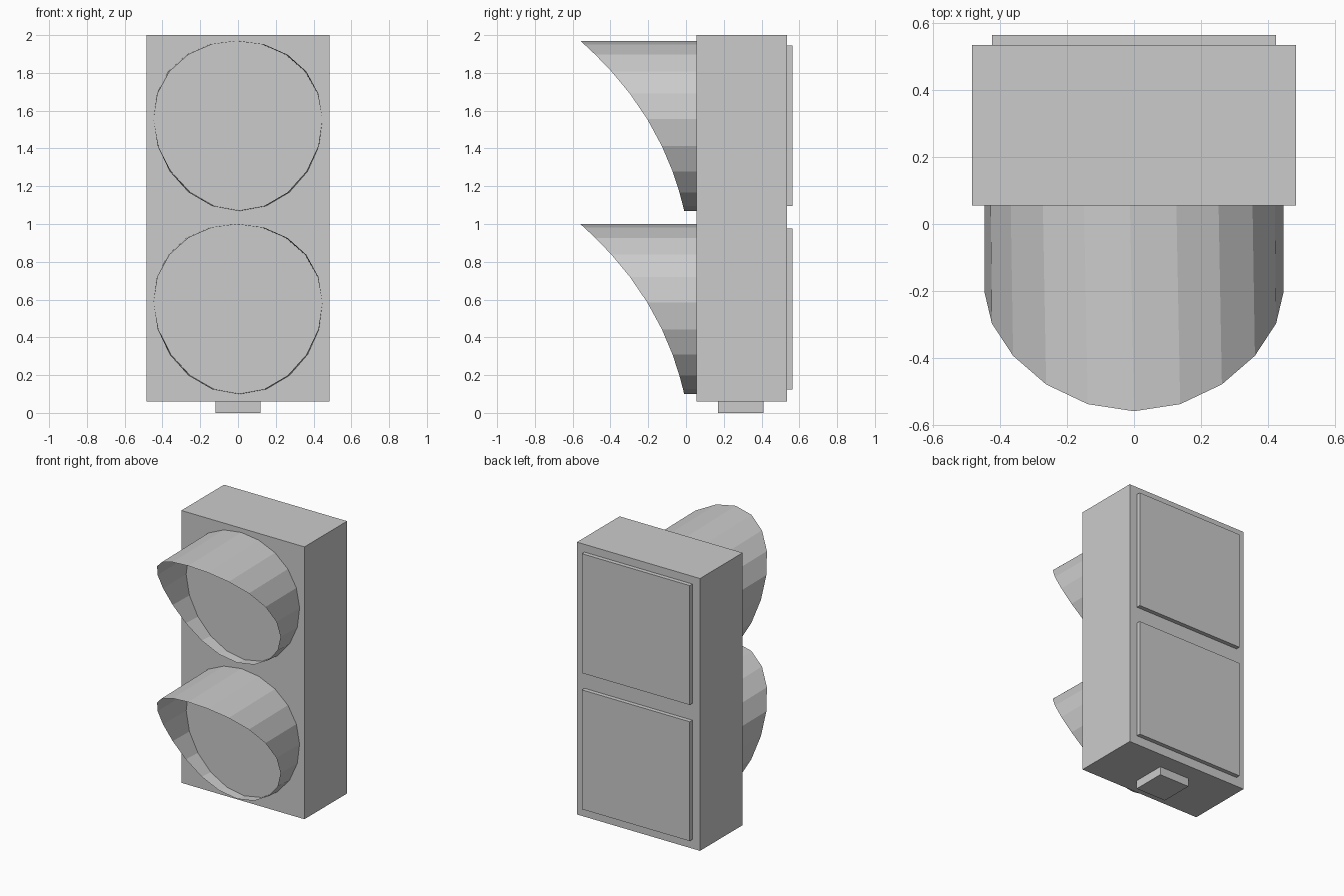
import bpy, bmesh
from math import sin, cos, tau

old = bpy.data.objects.get("Cube")
if old:
    bpy.data.objects.remove(old, do_unlink=True)

grey = bpy.data.materials.new("plain_grey")
colour = (0.6, 0.6, 0.6, 1)
grey.diffuse_color = colour
grey.use_nodes = True
grey.node_tree.nodes["Principled BSDF"].inputs["Base Color"].default_value = colour


def add_object(name, bm):
    bmesh.ops.recalc_face_normals(bm, faces=bm.faces)
    mesh = bpy.data.meshes.new(name)
    bm.to_mesh(mesh)
    bm.free()
    mesh.materials.append(grey)
    obj = bpy.data.objects.new(name, mesh)
    bpy.context.collection.objects.link(obj)


def box(name, half_x, y0, y1, z0, z1):
    bm = bmesh.new()
    bmesh.ops.create_cube(bm, size=1)
    bmesh.ops.scale(bm, vec=(2 * half_x, y1 - y0, z1 - z0), verts=bm.verts)
    bmesh.ops.translate(bm, vec=(0, (y0 + y1) / 2, (z0 + z1) / 2), verts=bm.verts)
    add_object(name, bm)


def hood(name, zc, sides=20):
    """Open thin visor, its rim sweeping forward towards the top."""
    bm = bmesh.new()
    base, rim = [], []
    for i in range(sides):
        t = tau * i / sides
        c = cos(t)
        x = 0.447 * sin(t)
        z = zc + 0.45 * c - 0.035 * c * c
        base.append(bm.verts.new((x - 0.012 * c, 0.055, z)))
        rim.append(bm.verts.new((x, -0.205 - 0.275 * c - 0.08 * c * c, z)))
    for i in range(sides):
        j = (i + 1) % sides
        bm.faces.new((base[i], base[j], rim[j], rim[i]))
    add_object(name, bm)


# Housing and its mounting stub
box("housing", 0.485, 0.055, 0.535, 0.06, 2.0)
box("mounting_stub", 0.12, 0.17, 0.41, 0.0, 0.06)

# One visor and one rear cover for each lamp
for label, lift in (("lower", 0.0), ("upper", 0.97)):
    hood(label + "_hood", 0.585 + lift)
    box(label + "_back_cover", 0.425, 0.535, 0.565, 0.125 + lift, 0.975 + lift)
